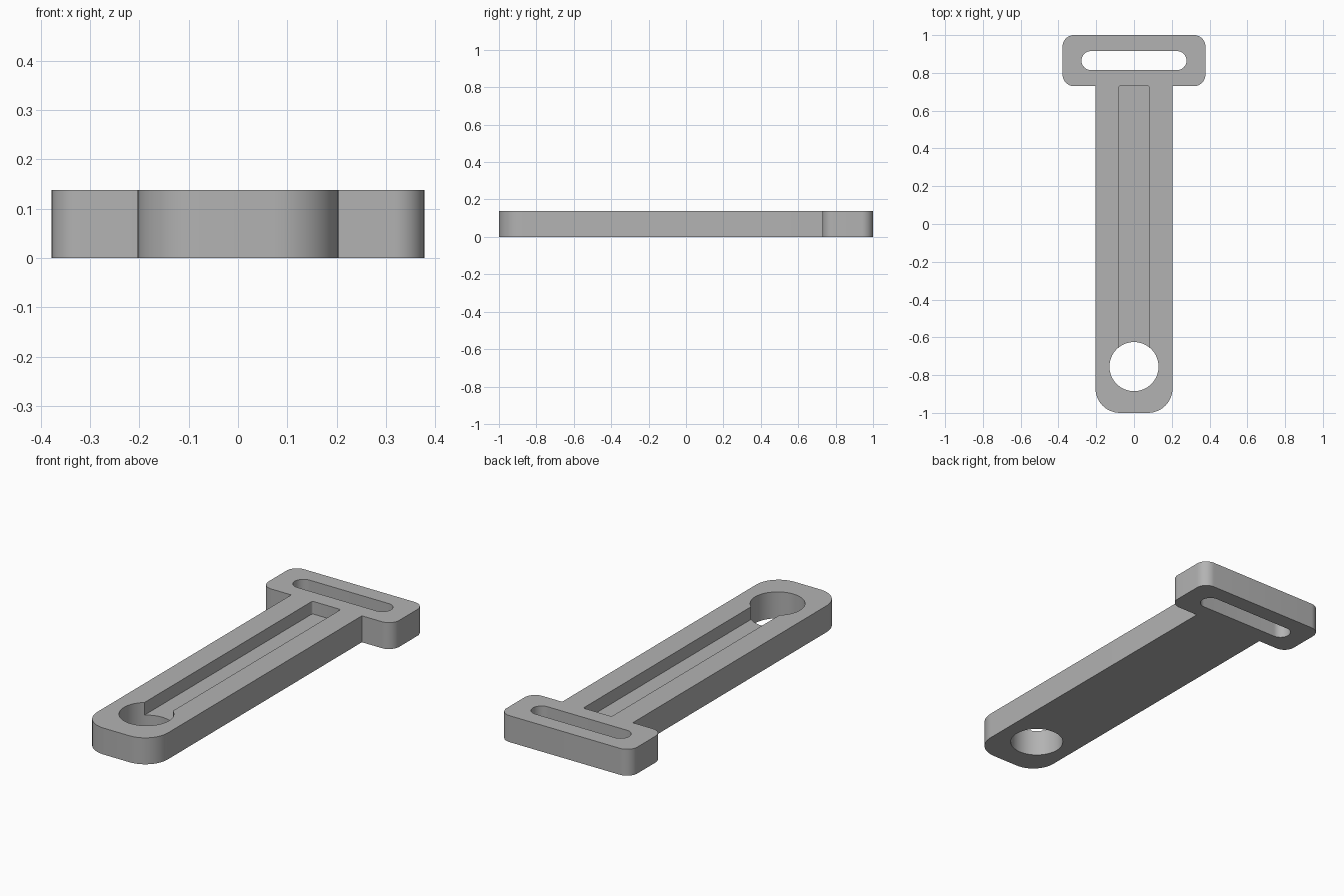
import bpy, bmesh
from math import pi, ceil
from mathutils import Vector

if "Cube" in bpy.data.objects:
    bpy.data.objects.remove(bpy.data.objects["Cube"])

THICK = 0.138
GROOVE_FLOOR = 0.072

grey = bpy.data.materials.new("plain grey")
grey.use_nodes = True
grey.diffuse_color = (0.45, 0.45, 0.45, 1)
grey.node_tree.nodes["Principled BSDF"].inputs["Base Color"].default_value = (0.45, 0.45, 0.45, 1)


def rounded(corners, steps=12):
    """Outline from (x, y, radius) corners, each right angle filleted."""
    pts = []
    for i, (x, y, r) in enumerate(corners):
        p = Vector((x, y))
        if r == 0:
            pts.append(p)
            continue
        a = (Vector(corners[i - 1][:2]) - p).normalized() * r
        b = (Vector(corners[(i + 1) % len(corners)][:2]) - p).normalized() * r
        centre = p + a + b
        for k in range(steps + 1):
            q = Vector((-b.x, -b.y))
            d = q.lerp(-a, k / steps).normalized() * r
            # rotate evenly from -b to -a around the fillet centre
            d = (-b).slerp(-a, k / steps).normalized() * r if 0 < k < steps else (-b if k == 0 else -a)
            pts.append(centre + d)
    return pts


def box(x, y0, y1, r):
    return [(-x, y0, r), (x, y0, r), (x, y1, r), (-x, y1, r)]


def prism(name, pts, z0, z1):
    bm = bmesh.new()
    face = bm.faces.new([bm.verts.new((p.x, p.y, z0)) for p in pts])
    top = bmesh.ops.extrude_face_region(bm, geom=[face])["geom"]
    bmesh.ops.translate(bm, vec=(0, 0, z1 - z0),
                        verts=[v for v in top if isinstance(v, bmesh.types.BMVert)])
    bmesh.ops.remove_doubles(bm, verts=bm.verts, dist=1e-5)
    bmesh.ops.recalc_face_normals(bm, faces=bm.faces)
    mesh = bpy.data.meshes.new(name)
    bm.to_mesh(mesh)
    bm.free()
    obj = bpy.data.objects.new(name, mesh)
    bpy.context.collection.objects.link(obj)
    mesh.materials.append(grey)
    return obj


# T-shaped strap: rounded tail, straight shank and wide head bar
right = [(0.204, -1, 0.13), (0.204, 0.73, 0), (0.378, 0.73, 0.06), (0.378, 1, 0.06)]
left = [(-x, y, r) for x, y, r in reversed(right)]
strap = prism("strap", rounded(right + left), 0, THICK)

# Openings: round tail hole, long head slot and shallow groove along the shank
hole = [Vector((0, -0.755)) + 0.13 * Vector((1, 0)).slerp(Vector((0, 1)), 0) for _ in range(1)]
hole = rounded(box(0.13, -0.885, -0.625, 0.13), 16)
cutters = [
    prism("hole_cutter", hole, -0.1, 0.3),
    prism("slot_cutter", rounded(box(0.278, 0.815, 0.915, 0.05)), -0.1, 0.3),
    prism("groove_cutter", rounded(box(0.082, -0.755, 0.73, 0.01), 4), GROOVE_FLOOR, 0.3),
]
bpy.context.view_layer.objects.active = strap
strap.select_set(True)
for cutter in cutters:
    cutter.hide_render = True
    mod = strap.modifiers.new("cut", "BOOLEAN")
    mod.operation, mod.solver, mod.object = "DIFFERENCE", "EXACT", cutter
    bpy.ops.object.modifier_apply(modifier=mod.name)
    bpy.data.objects.remove(cutter)

bpy.ops.object.shade_smooth_by_angle(angle=pi / 6)
